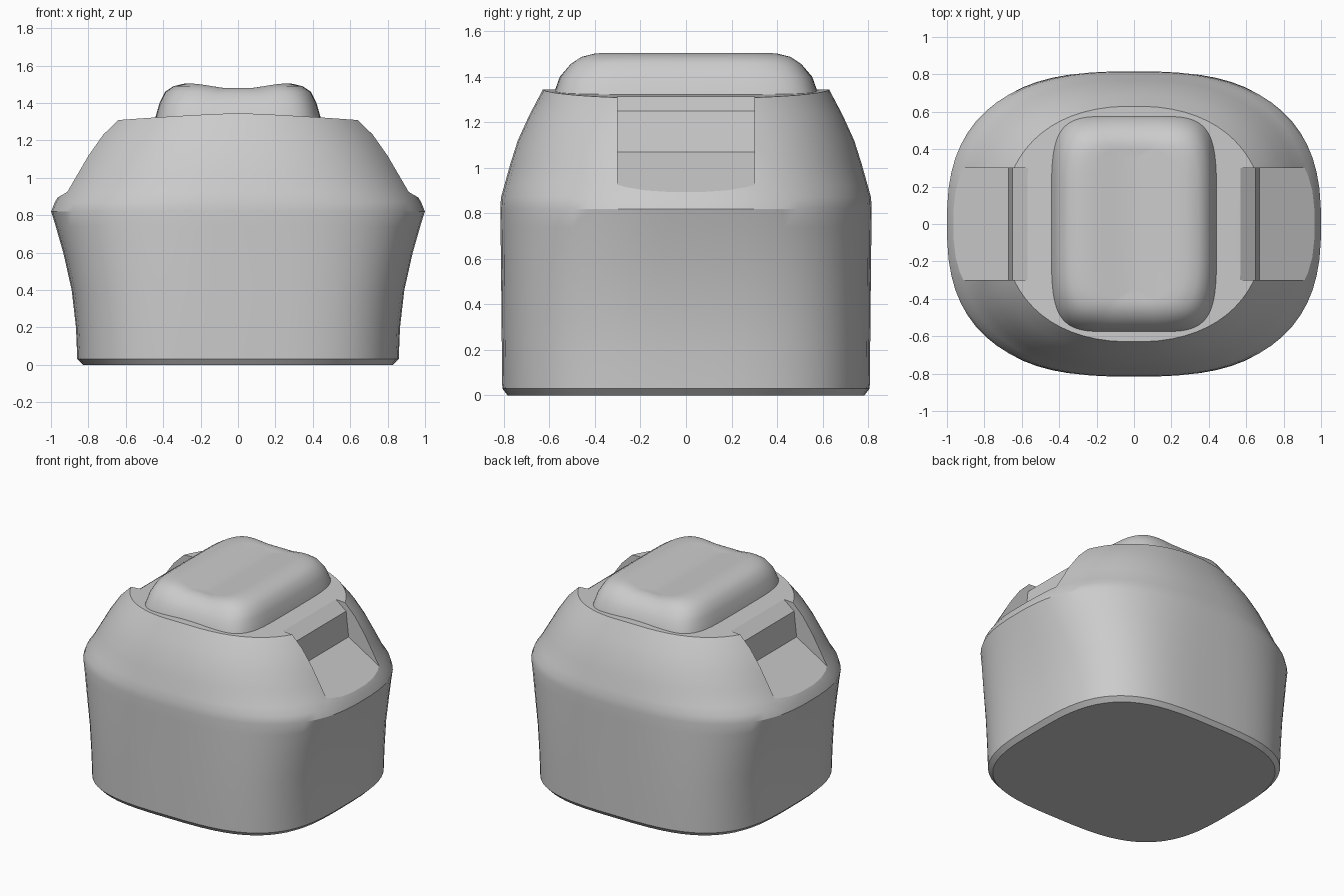
import bpy, bmesh, math

cube = bpy.data.objects.get("Cube")
if cube:
    bpy.data.objects.remove(cube, do_unlink=True)

grey = bpy.data.materials.new("plain grey")
grey.use_nodes = True
colour = (0.6, 0.6, 0.6, 1)
grey.diffuse_color = colour
grey.node_tree.nodes["Principled BSDF"].inputs["Base Color"].default_value = colour


def make_object(name, bm):
    bmesh.ops.recalc_face_normals(bm, faces=bm.faces)
    mesh = bpy.data.meshes.new(name)
    bm.to_mesh(mesh)
    bm.free()
    mesh.materials.append(grey)
    obj = bpy.data.objects.new(name, mesh)
    bpy.context.collection.objects.link(obj)
    return obj


def activate(obj):
    bpy.ops.object.select_all(action='DESELECT')
    obj.select_set(True)
    bpy.context.view_layer.objects.active = obj


def smooth(obj, degrees):
    activate(obj)
    bpy.ops.object.shade_smooth_by_angle(angle=math.radians(degrees))


def loft(name, sections, height, sides=64):
    """Stack rounded-rectangle rings given as (z, half x, half y, squareness)."""
    bm = bmesh.new()
    rings = []
    for z, hx, hy, n in sections:
        ring = []
        for i in range(sides):
            a = math.tau * (i + 0.5) / sides
            c, s = math.cos(a), math.sin(a)
            x = hx * math.copysign(abs(c) ** (2 / n), c)
            y = hy * math.copysign(abs(s) ** (2 / n), s)
            ring.append(bm.verts.new((x, y, height(x, z))))
        rings.append(ring)
    for low, high in zip(rings, rings[1:]):
        for i in range(sides):
            j = (i + 1) % sides
            bm.faces.new((low[i], low[j], high[j], high[i]))
    bm.faces.new(rings[0])
    bm.faces.new(rings[-1])
    return make_object(name, bm)


# Body: squarish base flaring to the sides, then tapering to a slightly ridged top
def body_height(x, z):
    return z - 0.037 * (abs(x) / 0.65) ** 1.3 if z > 1.3 else z


body = loft("body", [
    (0, 0.83, 0.785, 3.2), (0.03, 0.86, 0.808, 3.2), (0.2, 0.867, 0.81, 3.2),
    (0.4, 0.89, 0.812, 3.1), (0.6, 0.935, 0.814, 2.9), (0.74, 0.975, 0.816, 2.7),
    (0.82, 1.0, 0.817, 2.6), (0.87, 0.98, 0.814, 2.6), (0.92, 0.95, 0.80, 2.5),
    (1.02, 0.895, 0.772, 2.45), (1.12, 0.84, 0.74, 2.4), (1.23, 0.77, 0.69, 2.35),
    (1.345, 0.70, 0.63, 2.3), (1.345, 0.45, 0.45, 2.3), (1.345, 0.1, 0.1, 2)],
    body_height)

# Side notches: a stepped profile cut out of each shoulder
NOTCH = [(0.56, 1.5), (0.56, 1.32), (0.65, 1.25), (0.67, 1.07), (1.1, 0.813), (1.1, 1.5)]
for side in (-1, 1):
    bm = bmesh.new()
    front, back = [[bm.verts.new((side * x, y, z)) for x, z in NOTCH] for y in (-0.3, 0.3)]
    bm.faces.new(front)
    bm.faces.new(back)
    for i in range(len(NOTCH)):
        j = (i + 1) % len(NOTCH)
        bm.faces.new((front[i], front[j], back[j], back[i]))
    cutter = make_object("notch_cutter", bm)
    cutter.hide_render = True
    cut = body.modifiers.new("notch", 'BOOLEAN')
    cut.operation = 'DIFFERENCE'
    cut.solver = 'EXACT'
    cut.object = cutter
    activate(body)
    bpy.ops.object.modifier_apply(modifier=cut.name)
    bpy.data.objects.remove(cutter, do_unlink=True)
smooth(body, 24)


# Top pad: rounded cushion with a shallow trough running front to back
def pad_height(x, z):
    trough = 0.5 + 0.5 * math.cos(math.pi * min(abs(x) / 0.28, 1))
    return z - 0.03 * trough * max(0, min(1, (z - 1.4) / 0.1))


pad = loft("top_pad", [
    (1.25, 0.46, 0.60, 5), (1.33, 0.44, 0.58, 5), (1.40, 0.42, 0.555, 5),
    (1.46, 0.39, 0.51, 5), (1.49, 0.345, 0.47, 5), (1.505, 0.28, 0.43, 5),
    (1.505, 0.21, 0.40, 5), (1.505, 0.14, 0.38, 5), (1.505, 0.07, 0.36, 5),
    (1.505, 0.01, 0.34, 5)], pad_height)
smooth(pad, 50)
